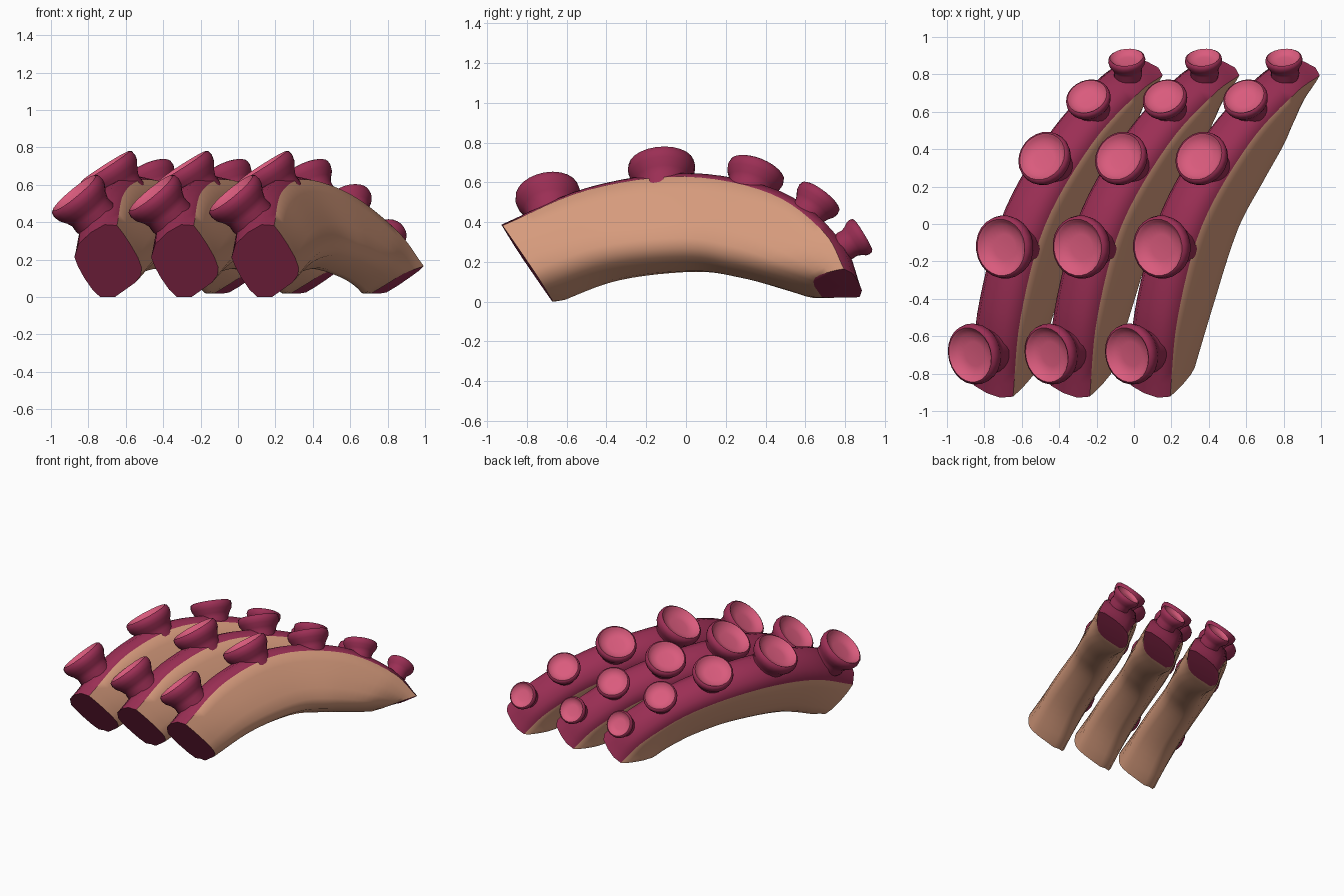
import bpy, bmesh, math
from mathutils import Vector as V

if "Cube" in bpy.data.objects:
    bpy.data.objects.remove(bpy.data.objects["Cube"])


def material(name, rgb):
    m = bpy.data.materials.new(name)
    m.diffuse_color = (*rgb, 1)
    m.use_nodes = True
    m.node_tree.nodes["Principled BSDF"].inputs["Base Color"].default_value = m.diffuse_color
    return m


MATS = [material("crimson skin", (0.33, 0.028, 0.09)),
        material("tan flesh", (0.68, 0.33, 0.205)),
        material("pink cup", (0.70, 0.105, 0.205))]

SIDE = V((0.77, -0.33, 0.545)).normalized()   # slice thickness direction
# spine stations: outer (skin) centre, inner centre
OUTER = [V(p) for p in [(.065, -.89, .325), (.10, -.455, .51), (.23, .045, .58),
                        (.49, .495, .49), (.745, .765, .285), (.90, .855, .095)]]
INNER = [V(p) for p in [(.24, -.69, .035), (.352, -.37, .145), (.48, .01, .182),
                        (.595, .235, .15), (.70, .46, .095), (.755, .665, .04)]]
# cross-section: sideways offset, depth from outer (0) to inner (1)
SECTION = [(-.152, .1), (-.095, -.03), (0, -.07), (.09, -.045), (.148, .08),
           (.155, .25), (.158, .45), (.156, .68), (.144, .85), (.118, .94),
           (.07, .985), (-.07, .985), (-.118, .94), (-.144, .85), (-.16, .68),
           (-.165, .45), (-.162, .25)]
SKIN = 4          # leading section edges that are crimson
# suckers: rim centre, facing direction, radius
SUCKERS = [((-.035, -.70, .555), (-.62, -.15, .75), .165),
           ((.13, -.125, .697), (-.53, -.06, .83), .17),
           ((.35, .36, .667), (-.4, .33, .83), .148),
           ((.59, .68, .532), (-.25, .58, .76), .122),
           ((.80, .89, .335), (-.08, .83, .5), .10)]
CUP = [(.6, -1.5), (.76, -1.05), (.74, -.8), (.82, -.6), (.96, -.38), (1.0, -.2),
       (.97, -.04), (.89, .01), (.82, -.05), (.70, -.18), (.4, -.22)]


def spline(pts, t):
    """Catmull-Rom through pts, t in 0..1"""
    n = len(pts) - 1
    i = min(int(t * n), n - 1)
    u = t * n - i
    b, c = pts[i], pts[i + 1]
    a = pts[i - 1] if i else 2 * b - c
    d = pts[i + 2] if i + 2 <= n else 2 * c - b
    return .5 * (2 * b + (c - a) * u + (2 * a - 5 * b + 4 * c - d) * u ** 2
                 + (3 * b - a - 3 * c + d) * u ** 3)


def finish(bm, name, angle):
    bmesh.ops.recalc_face_normals(bm, faces=bm.faces)
    me = bpy.data.meshes.new(name)
    bm.to_mesh(me)
    bm.free()
    for m in MATS:
        me.materials.append(m)
    ob = bpy.data.objects.new(name, me)
    bpy.context.collection.objects.link(ob)
    bpy.ops.object.select_all(action='DESELECT')
    ob.select_set(True)
    bpy.context.view_layer.objects.active = ob
    bpy.ops.object.shade_smooth_by_angle(angle=math.radians(angle))
    return ob


def arm_slice():
    """curved slab: crimson outer strip and ends, tan sides and underside"""
    bm = bmesh.new()
    steps, n = 30, len(SECTION)
    rings = []
    for k in range(steps + 1):
        t = k / steps
        p, q = spline(OUTER, t), spline(INNER, t)
        ring = []
        for s, d in SECTION:
            # the left half thins towards the back, the right only at the tip
            s *= 1 - .22 * min(1, t * 1.5) if s < 0 else 1 - .08 * max(0, t - .8) / .2
            co = p.lerp(q, d) + SIDE * s
            co.z = max(co.z, 0.02 * t)
            ring.append(bm.verts.new(co))
        rings.append(ring)
    for r0, r1 in zip(rings, rings[1:]):
        for j in range(n):
            f = bm.faces.new((r0[j], r0[(j + 1) % n], r1[(j + 1) % n], r1[j]))
            f.material_index = 0 if j < SKIN else 1
    for r in (rings[0], rings[-1]):
        bm.faces.new(r)
    return finish(bm, "arm_slice", 48)


def sucker(centre, facing, rad):
    """lathed cup with a pink hollow"""
    bm = bmesh.new()
    rot = V(facing).to_track_quat('Z', 'Y')
    n = 24
    rings = [[bm.verts.new(V(centre) + rot @ V((r * rad * math.cos(a), r * rad * math.sin(a), h * rad)))
              for a in (2 * math.pi * i / n for i in range(n))] for r, h in CUP]
    for k, (r0, r1) in enumerate(zip(rings, rings[1:])):
        for i in range(n):
            f = bm.faces.new((r0[i], r0[(i + 1) % n], r1[(i + 1) % n], r1[i]))
            f.material_index = 2 if k >= 7 else 0
    bm.faces.new(rings[-1]).material_index = 2
    bm.faces.new(rings[0])
    return finish(bm, "sucker", 50)


# one slice with its suckers, then two copies to the left
parts = [arm_slice()] + [sucker(*s) for s in SUCKERS]
for dx in (-.43, -.84):
    for ob in parts:
        c = ob.copy()
        c.location.x = dx
        bpy.context.collection.objects.link(c)
